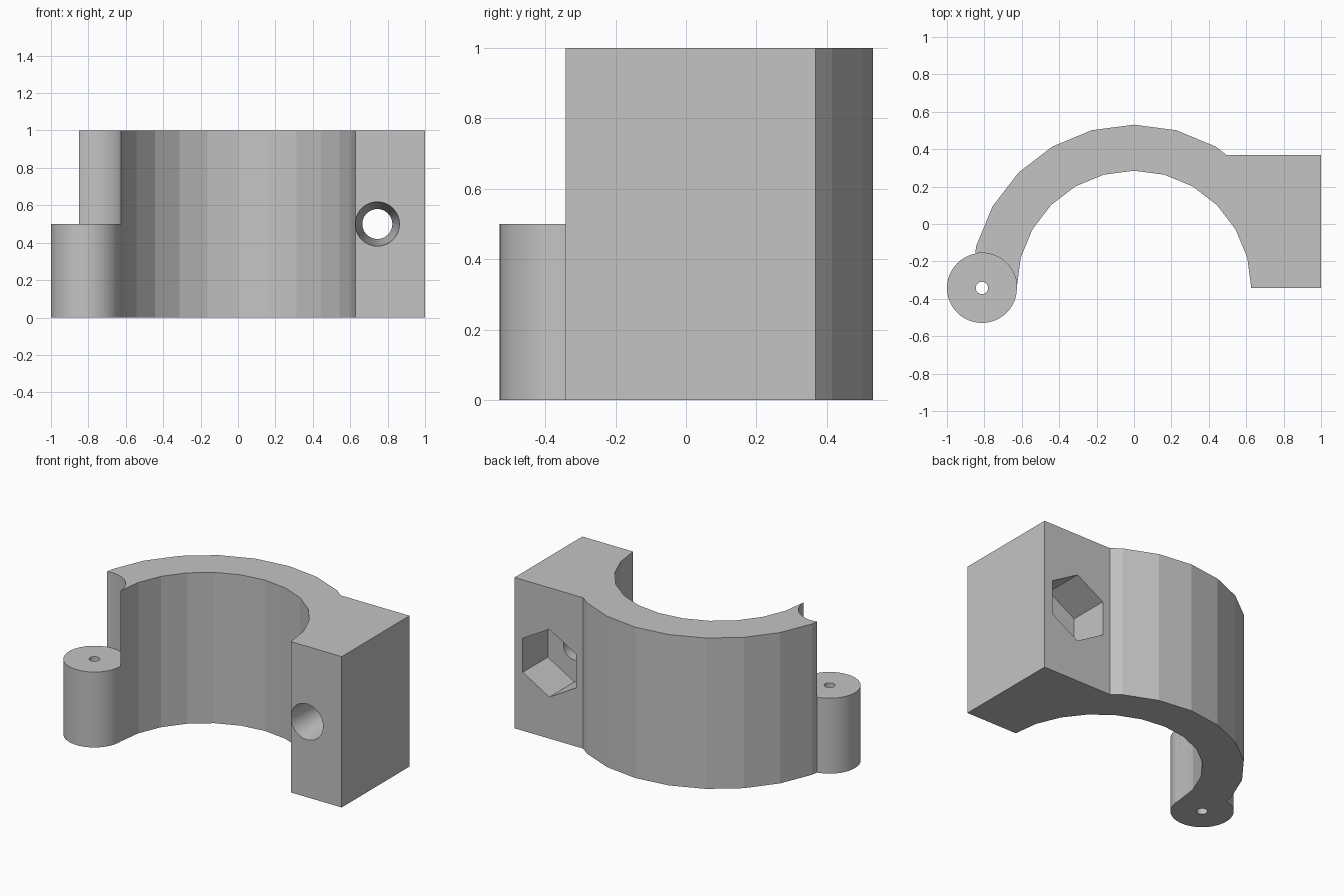
import bpy, bmesh
from math import sin, cos, pi, radians
from mathutils import Matrix

if "Cube" in bpy.data.objects:
    bpy.data.objects.remove(bpy.data.objects["Cube"], do_unlink=True)

AXIS_Y = -0.342            # centre line of the bore
HINGE_X, HINGE_R = -0.813, 0.187
BOLT_X, BOLT_Z = 0.745, 0.5
BACK_Y = 0.368             # rear face of the bolt block

grey = bpy.data.materials.new("light grey")
grey.use_nodes = True
grey.diffuse_color = (0.55, 0.55, 0.55, 1)
grey.node_tree.nodes["Principled BSDF"].inputs["Base Color"].default_value = (0.55, 0.55, 0.55, 1)


def add_object(name, bm):
    bmesh.ops.recalc_face_normals(bm, faces=bm.faces)
    mesh = bpy.data.meshes.new(name)
    bm.to_mesh(mesh)
    bm.free()
    mesh.materials.append(grey)
    obj = bpy.data.objects.new(name, mesh)
    bpy.context.collection.objects.link(obj)
    return obj


def prism(name, points, z0, z1):
    bm = bmesh.new()
    face = bm.faces.new([bm.verts.new((x, y, z0)) for x, y in points])
    top = bmesh.ops.extrude_face_region(bm, geom=[face])["geom"]
    verts = [v for v in top if isinstance(v, bmesh.types.BMVert)]
    bmesh.ops.translate(bm, verts=verts, vec=(0, 0, z1 - z0))
    return add_object(name, bm)


def circle(x, y, r, n):
    return [(x + r * cos(2 * pi * i / n), y + r * sin(2 * pi * i / n)) for i in range(n)]


def bolt_tool(name, n, y0, y1, r0, r1):
    """Solid along y, with radius r0 at y0 and r1 at y1."""
    bm = bmesh.new()
    bmesh.ops.create_cone(bm, cap_ends=True, segments=n, radius1=r1, radius2=r0, depth=y1 - y0)
    bm.transform(Matrix.Translation((BOLT_X, (y0 + y1) / 2, BOLT_Z)) @ Matrix.Rotation(pi / 2, 4, "X"))
    return add_object(name, bm)


def combine(target, tool, operation):
    mod = target.modifiers.new(tool.name, "BOOLEAN")
    mod.operation, mod.solver, mod.object = operation, "EXACT", tool
    bpy.context.view_layer.objects.active = target
    bpy.ops.object.modifier_apply(modifier=mod.name)
    bpy.data.objects.remove(tool, do_unlink=True)


def arc(r, start, stop, step):
    return [(r * cos(radians(a)), AXIS_Y + r * sin(radians(a))) for a in range(start, stop, step)]


# half ring with the bolt block on its left end
outline = arc(0.627, 0, 181, 15) + arc(0.873, 180, 59, -15)
outline += [(0.496, BACK_Y), (1, BACK_Y), (1, AXIS_Y)]
clamp = prism("clamp_half", outline, 0, 1)

# hinge knuckle below, clearance for the mating knuckle above
knuckle = circle(HINGE_X, AXIS_Y, HINGE_R, 48)
combine(clamp, prism("knuckle_clearance", knuckle, 0.5, 1.1), "DIFFERENCE")
combine(clamp, prism("hinge_knuckle", knuckle, 0, 0.5), "UNION")
combine(clamp, prism("hinge_pin_hole", circle(HINGE_X, AXIS_Y, 0.033, 32), -0.1, 0.6), "DIFFERENCE")

# tapered bolt hole and hexagonal nut pocket
combine(clamp, bolt_tool("bolt_hole", 48, AXIS_Y - 0.02, 0.13, 0.12, 0.078), "DIFFERENCE")
combine(clamp, bolt_tool("nut_pocket", 6, 0.105, BACK_Y + 0.1, 0.225, 0.225), "DIFFERENCE")

bpy.ops.object.select_all(action="DESELECT")
clamp.select_set(True)
bpy.context.view_layer.objects.active = clamp
bpy.ops.object.shade_smooth_by_angle(angle=radians(12))
